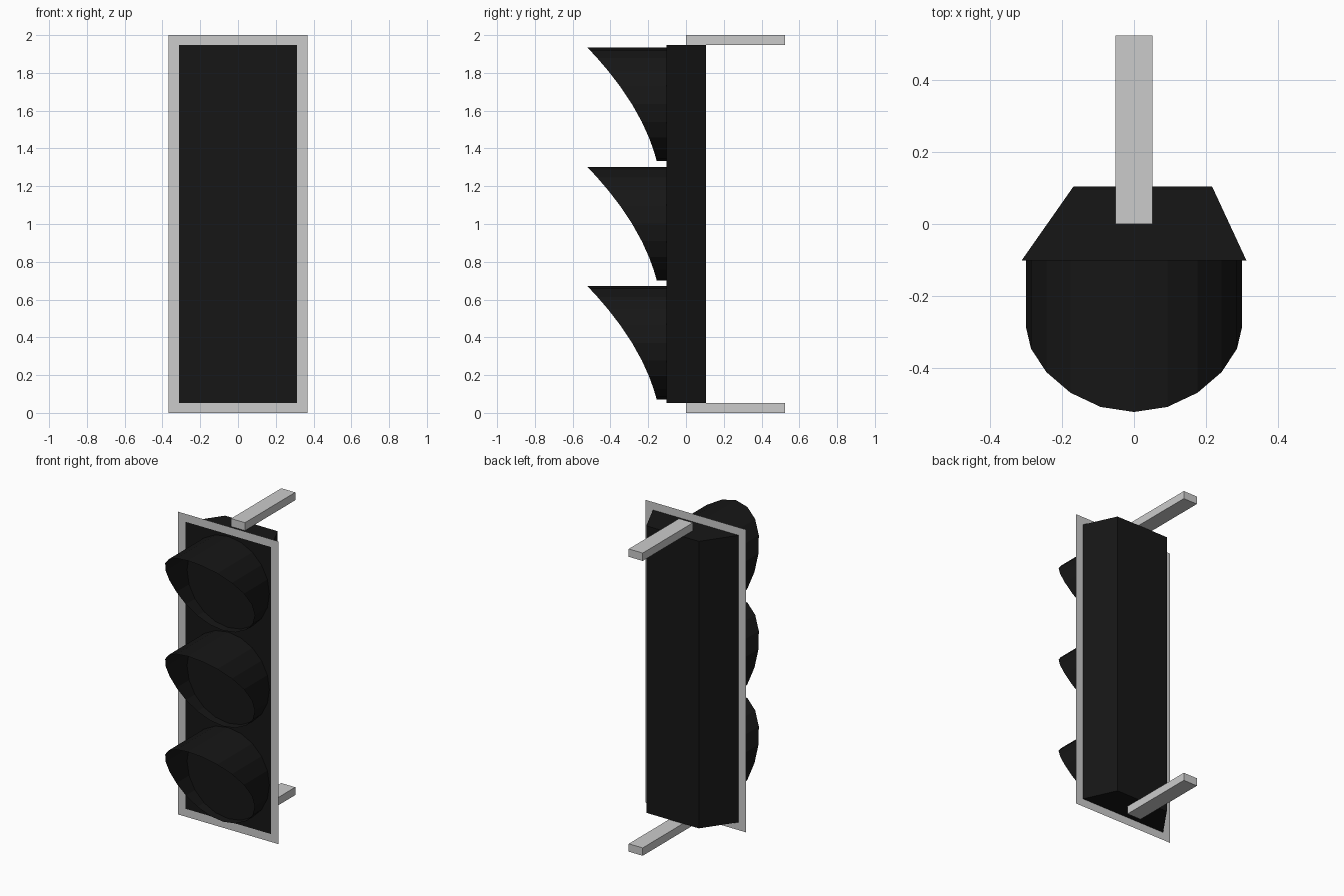
import bpy
from math import sin, cos, pi

if "Cube" in bpy.data.objects:
    bpy.data.objects.remove(bpy.data.objects["Cube"])

black = bpy.data.materials.new("black_paint")
black.diffuse_color = (0.008, 0.008, 0.008, 1)
black.use_nodes = True
black.node_tree.nodes["Principled BSDF"].inputs["Base Color"].default_value = black.diffuse_color


def make(name, verts, faces, mat=None):
    mesh = bpy.data.meshes.new(name)
    mesh.from_pydata(verts, [], faces)
    mesh.update()
    obj = bpy.data.objects.new(name, mesh)
    bpy.context.collection.objects.link(obj)
    if mat:
        mesh.materials.append(mat)
    return obj


def prism(name, outline, z0, z1, mat=None):
    """Extrude a counter-clockwise xy outline from z0 to z1."""
    n = len(outline)
    verts = [(x, y, z) for z in (z0, z1) for x, y in outline]
    faces = [(i, (i + 1) % n, n + (i + 1) % n, n + i) for i in range(n)]
    faces += [tuple(reversed(range(n))), tuple(range(n, 2 * n))]
    return make(name, verts, faces, mat)


# Housing with its lopsided tapered back
FRONT = -0.102
prism("housing", [(-0.313, FRONT), (0.313, FRONT), (0.217, 0.105), (-0.168, 0.105)],
      0.052, 1.948, black)

# Flat border around the front face
rect = lambda x, z0, z1: [(-x, FRONT, z0), (x, FRONT, z0), (x, FRONT, z1), (-x, FRONT, z1)]
make("border_frame", rect(0.368, 0, 2) + rect(0.313, 0.052, 1.948),
     [(i, (i + 1) % 4, 4 + (i + 1) % 4, 4 + i) for i in range(4)])

# Mounting bars at top and bottom
for name, z in (("bottom_bracket", 0), ("top_bracket", 1.948)):
    prism(name, [(-0.051, 0), (0.051, 0), (0.051, 0.525), (-0.051, 0.525)], z, z + 0.052)

# Lamp hoods: open 20-sided tubes, cut by a curve that reaches furthest at the top
SIDES, R = 20, 0.301
for name, zc in (("lower_hood", 0.371), ("middle_hood", 1.002), ("upper_hood", 1.634)):
    verts = []
    for i in range(SIDES):
        a = 2 * pi * i / SIDES
        t = (1 + cos(a)) / 2
        reach = -0.155 - 0.368 * (0.42 * t + 0.58 * t * t)
        x, z = R * sin(a), zc + R * cos(a)
        verts += [(x, FRONT, z), (x, reach, z)]
    n = 2 * SIDES
    make(name, verts, [(2 * i, (2 * i + 2) % n, (2 * i + 3) % n, 2 * i + 1)
                       for i in range(SIDES)], black)
